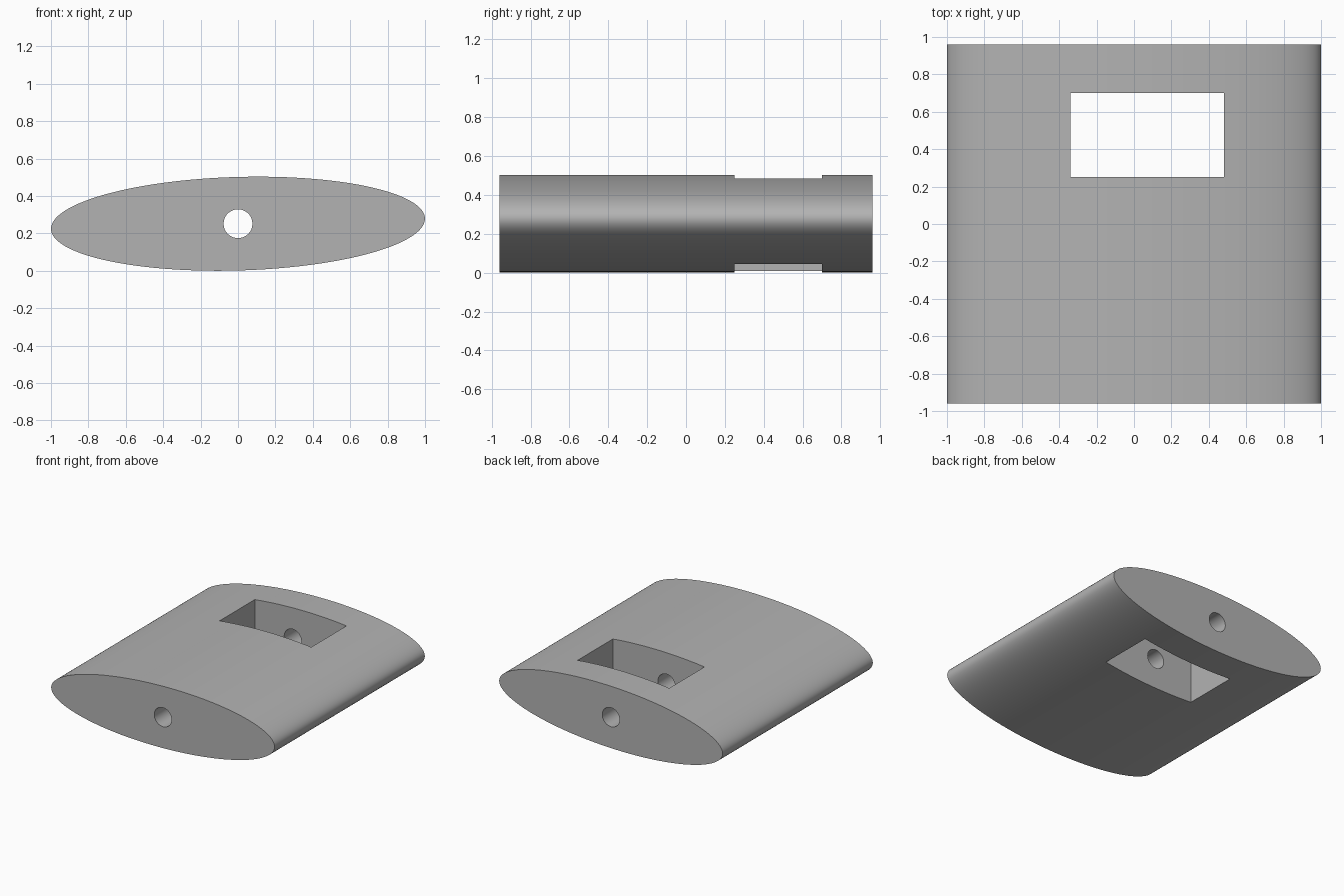
import bpy
import math
from mathutils import Matrix

if "Cube" in bpy.data.objects:
    bpy.data.objects.remove(bpy.data.objects["Cube"], do_unlink=True)

HALF_LENGTH = 0.96
MID_Z = 0.252
TILT = math.radians(1.65)

grey = bpy.data.materials.new("plain_grey")
grey.use_nodes = True
colour = (0.45, 0.45, 0.45, 1)
grey.diffuse_color = colour
grey.node_tree.nodes["Principled BSDF"].inputs["Base Color"].default_value = colour


def cylinder_along_y(name, radius_x, radius_z, length, sides, tilt=0):
    """Elliptical cylinder lying along y, centred at mid height."""
    bpy.ops.mesh.primitive_cylinder_add(vertices=sides, radius=1, depth=length)
    obj = bpy.context.object
    obj.name = name
    obj.data.transform(
        Matrix.Translation((0, 0, MID_Z))
        @ Matrix.Rotation(-tilt, 4, "Y")
        @ Matrix.Diagonal((radius_x, 1, radius_z, 1))
        @ Matrix.Rotation(math.pi / 2, 4, "X"))
    obj.data.materials.append(grey)
    return obj


# Oval body, slightly tilted
body = cylinder_along_y("oval_body", 1.0, 0.25, 2 * HALF_LENGTH, 160, TILT)

# Bore running the full length
bore = cylinder_along_y("bore_cutter", 0.077, 0.077, 2.4, 64)

# Rectangular window through the body from top to bottom
bpy.ops.mesh.primitive_cube_add(size=1)
window = bpy.context.object
window.name = "window_cutter"
window.data.transform(
    Matrix.Translation((0.07, 0.475, MID_Z)) @ Matrix.Diagonal((0.82, 0.45, 1, 1)))
window.data.materials.append(grey)

for cutter in (window, bore):
    cut = body.modifiers.new(cutter.name, "BOOLEAN")
    cut.operation = "DIFFERENCE"
    cut.solver = "EXACT"
    cut.object = cutter

# Apply the cuts, then remove the cutters
bpy.ops.object.select_all(action="DESELECT")
body.select_set(True)
bpy.context.view_layer.objects.active = body
for cutter in (window, bore):
    bpy.ops.object.modifier_apply(modifier=cutter.name)
    bpy.data.objects.remove(cutter, do_unlink=True)

bpy.ops.object.shade_smooth_by_angle(angle=math.radians(30))
